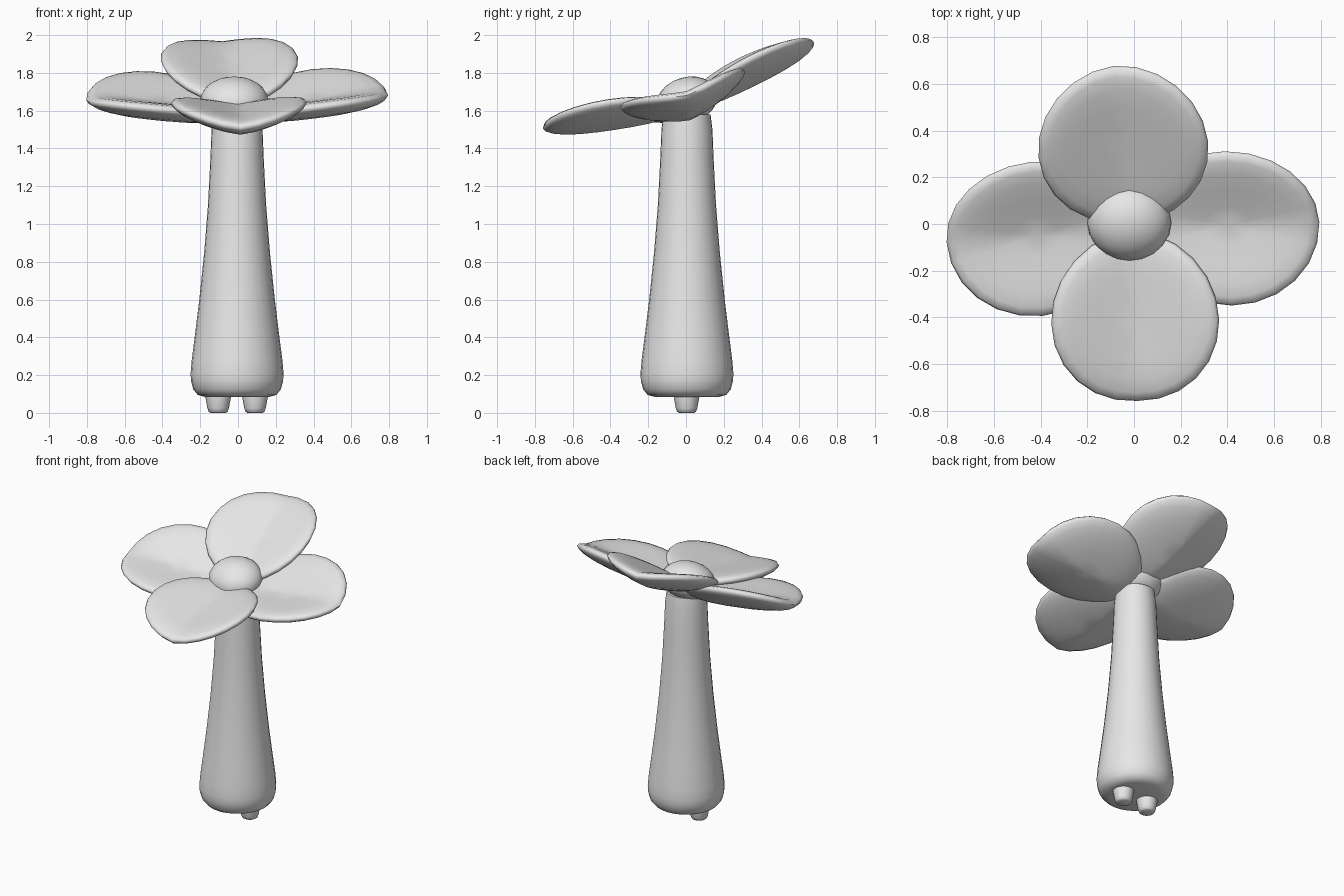
import bpy, bmesh
from math import sin, cos, pi, radians
from mathutils import Matrix, Vector

default = bpy.data.objects.get("Cube")
if default:
    bpy.data.objects.remove(default, do_unlink=True)

grey = bpy.data.materials.new("plain grey")
grey.diffuse_color = (0.8, 0.8, 0.8, 1)
grey.use_nodes = True
grey.node_tree.nodes["Principled BSDF"].inputs["Base Color"].default_value = (0.8, 0.8, 0.8, 1)


def finish(name, bm, sharp=50):
    """Turn a bmesh into a smooth shaded object."""
    bmesh.ops.recalc_face_normals(bm, faces=bm.faces)
    mesh = bpy.data.meshes.new(name)
    bm.to_mesh(mesh)
    bm.free()
    mesh.materials.append(grey)
    obj = bpy.data.objects.new(name, mesh)
    bpy.context.collection.objects.link(obj)
    bpy.ops.object.select_all(action='DESELECT')
    obj.select_set(True)
    bpy.context.view_layer.objects.active = obj
    bpy.ops.object.shade_smooth_by_angle(angle=radians(sharp))
    return obj


def skin(bm, rings):
    """Bridge a list of closed vertex rings."""
    n = len(rings[0])
    for a, b in zip(rings, rings[1:]):
        for i in range(n):
            j = (i + 1) % n
            bm.faces.new((a[i], a[j], b[j], b[i]))


def lathe(name, profile, x, y, sides):
    """Revolve (radius, height) pairs and cap both ends."""
    bm = bmesh.new()
    rings = [[bm.verts.new((x + r * cos(2 * pi * i / sides), y + r * sin(2 * pi * i / sides), z))
              for i in range(sides)] for r, z in profile]
    skin(bm, rings)
    bm.faces.new(rings[0])
    bm.faces.new(rings[-1])
    return finish(name, bm)


# Stem and the two small feet
lathe("stem", [(0.17, 0.085), (0.208, 0.095), (0.232, 0.125), (0.244, 0.17), (0.246, 0.21),
               (0.24, 0.28), (0.222, 0.42), (0.2, 0.6), (0.174, 0.85), (0.154, 1.1),
               (0.141, 1.35), (0.135, 1.5), (0.125, 1.58)], -0.005, 0.005, 28)
for side, x in (("right", -0.105), ("left", 0.09)):
    lathe(side + "_foot", [(0.04, 0), (0.05, 0.006), (0.057, 0.025), (0.068, 0.085), (0.07, 0.12)],
          x, 0.003, 16)

# The flower head leans toward the front
head = Matrix.Translation((-0.005, 0, 1.585)) @ Matrix.Rotation(radians(16.5), 4, 'X')


def petal(name, angle, length, width, lift, pitch, segs=24):
    """Cupped pillow with a crease along its length."""
    bm = bmesh.new()
    place = head @ Matrix.Rotation(radians(angle), 4, 'Z')
    half = length / 2 - 0.01

    def point(t, a, face):
        u, v = t * cos(a), t * sin(a)
        r = half + 0.02 + half * u
        thick = 0.05 * (1 - t ** 4) ** 0.5
        z = 0.09 * (r / 0.8) ** 1.8 + 0.1 * abs(v) ** 1.3 + lift + pitch * r + face * thick
        return place @ Vector((r, width * v, z))

    steps = (0.25, 0.5, 0.72, 0.88, 0.97)
    path = [(t, 1) for t in steps] + [(1, 0)] + [(t, -1) for t in reversed(steps)]
    rings = [[bm.verts.new(point(t, 2 * pi * i / segs, f)) for i in range(segs)] for t, f in path]
    skin(bm, rings)
    for ring, f in ((rings[0], 1), (rings[-1], -1)):
        hub = bm.verts.new(point(0, 0, f))
        for i in range(segs):
            bm.faces.new((ring[i], ring[(i + 1) % segs], hub))
    return finish(name, bm, 70)


petal("left_petal", 2.5, 0.8, 0.345, 0, 0)
petal("back_petal", 96, 0.76, 0.365, 0.04, 0.055)
petal("right_petal", 184, 0.8, 0.345, 0, 0)
petal("front_petal", 271.5, 0.75, 0.36, 0.04, 0.025)

# Domed flower centre
bm = bmesh.new()
bmesh.ops.create_uvsphere(bm, u_segments=20, v_segments=12, radius=1)
bmesh.ops.transform(bm, verts=bm.verts, matrix=Matrix.Translation((-0.02, 0.005, 1.655))
                    @ Matrix.Rotation(radians(16.5), 4, 'X') @ Matrix.Diagonal((0.18, 0.165, 0.122, 1)))
finish("flower_centre", bm)
